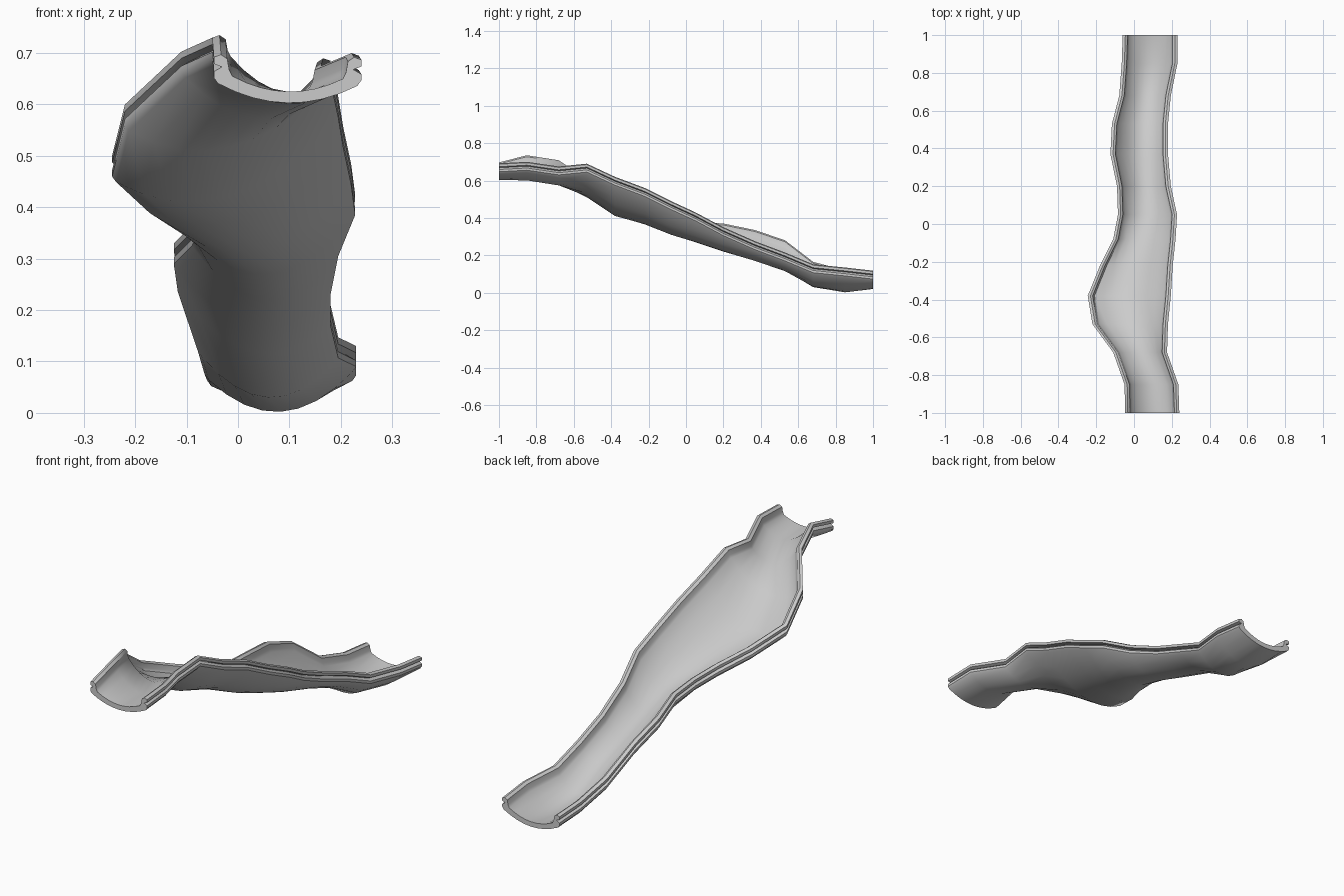
import bpy, bmesh, math

if "Cube" in bpy.data.objects:
    bpy.data.objects.remove(bpy.data.objects["Cube"])

# stations along the slide: y, left rim x, right rim x, left rim z, right rim z, underside z
STATIONS = [
    (-1.00, -.047, .240, .697, .692, .603),
    (-0.85, -.050, .235, .735, .700, .600),
    (-0.68, -.110, .175, .708, .675, .573),
    (-0.53, -.220, .180, .605, .690, .510),
    (-0.38, -.245, .195, .505, .620, .410),
    (-0.22, -.180, .205, .445, .560, .365),
    (-0.08, -.110, .220, .400, .490, .310),
    (0.05, -.085, .228, .380, .430, .270),
    (0.20, -.090, .195, .370, .350, .220),
    (0.37, -.125, .180, .335, .275, .170),
    (0.53, -.117, .180, .280, .215, .115),
    (0.68, -.078, .195, .165, .152, .030),
    (0.85, -.065, .230, .120, .135, .002),
    (1.00, -.060, .230, .108, .118, .020),
]

# rim outline from inside to outside: (inward offset, height offset), with a groove between two lips
RIM = [(.030, -.030), (.026, -.008), (.014, 0), (0, -.005), (0, -.018),
       (.016, -.024), (0, -.033), (0, -.045)]
STEPS = 8


def trough(xl, zl, xr, zr, low):
    """Banked parabola from left to right that dips to the given lowest height."""
    m, h = (zl + zr) / 2, (zr - zl) / 2
    c = m - low
    d = (c + math.sqrt(max(0, c * c - h * h))) / 2
    pts = []
    for i in range(STEPS + 1):
        v = 2 * i / STEPS - 1
        pts.append(((xl + xr) / 2 + v * (xr - xl) / 2, m + h * v - d * (1 - v * v)))
    return pts


def section(xl, xr, zl, zr, low):
    left = [(xl + a, zl + b) for a, b in RIM]
    right = [(xr - a, zr + b) for a, b in reversed(RIM)]
    under = trough(xl + .008, zl - .056, xr - .008, zr - .056, low)
    floor = trough(xl + .036, zl - .042, xr - .036, zr - .042, low + .022)
    return left + under + right + floor[::-1]


# slide channel: loft the closed section through all stations
bm = bmesh.new()
rings = [[bm.verts.new((x, y, z)) for x, z in section(*rest)] for y, *rest in STATIONS]
n = len(rings[0])
for a, b in zip(rings, rings[1:]):
    for i in range(n):
        j = (i + 1) % n
        bm.faces.new((a[i], a[j], b[j], b[i]))
bm.faces.new(rings[0])
bm.faces.new(rings[-1][::-1])
bmesh.ops.recalc_face_normals(bm, faces=bm.faces)
mesh = bpy.data.meshes.new("slide_channel")
bm.to_mesh(mesh)
bm.free()
slide = bpy.data.objects.new("slide_channel", mesh)
bpy.context.collection.objects.link(slide)
bpy.context.view_layer.objects.active = slide
slide.select_set(True)
bpy.ops.object.shade_smooth_by_angle(angle=math.radians(35))
